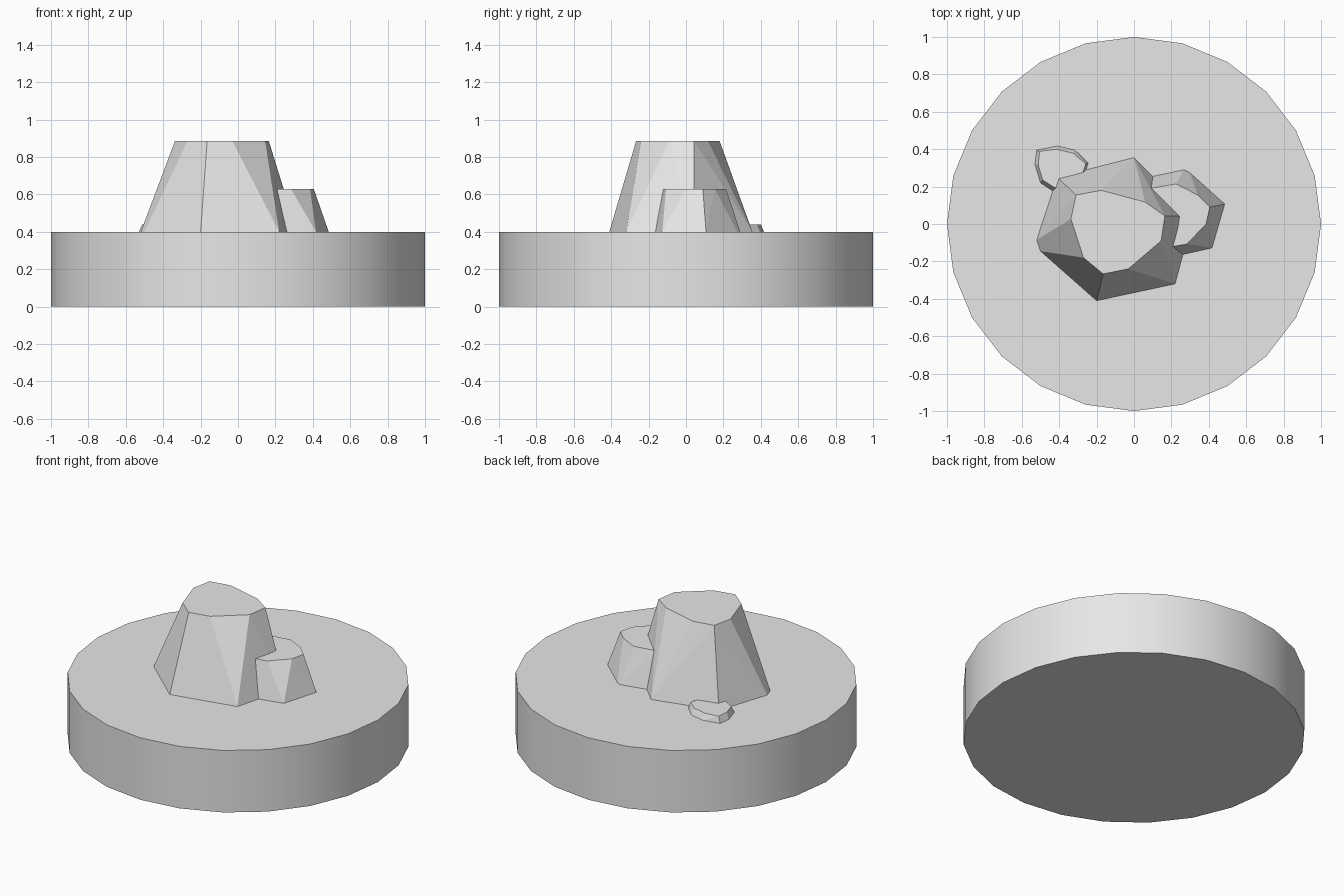
import bpy, bmesh, math

cube = bpy.data.objects.get("Cube")
if cube:
    bpy.data.objects.remove(cube)

GROUND = 0.4

stone = bpy.data.materials.new("light_grey_stone")
stone.use_nodes = True
grey = (0.8, 0.8, 0.8, 1)
stone.diffuse_color = grey
stone.node_tree.nodes["Principled BSDF"].inputs["Base Color"].default_value = grey


def rock(name, foot, crown, height):
    """Faceted rock: convex hull of a foot outline and a flat crown outline."""
    bm = bmesh.new()
    for x, y in foot:
        bm.verts.new((x, y, GROUND))
    for x, y in crown:
        bm.verts.new((x, y, height))
    bmesh.ops.convex_hull(bm, input=bm.verts[:])
    bmesh.ops.dissolve_limit(bm, angle_limit=math.radians(2),
                             verts=bm.verts[:], edges=bm.edges[:])
    bmesh.ops.recalc_face_normals(bm, faces=bm.faces[:])
    mesh = bpy.data.meshes.new(name)
    bm.to_mesh(mesh)
    bm.free()
    mesh.materials.append(stone)
    obj = bpy.data.objects.new(name, mesh)
    bpy.context.collection.objects.link(obj)
    return obj


# Round base with smooth sides
bpy.ops.mesh.primitive_cylinder_add(vertices=24, radius=1, depth=GROUND,
                                    location=(0, 0, GROUND / 2))
base = bpy.context.object
base.name = "round_base"
base.data.materials.append(stone)
bpy.ops.object.shade_smooth_by_angle(angle=math.radians(30))

# Tall rock
rock("large_rock",
     [(-.41, .25), (0, .355), (.315, .04), (.22, -.32), (-.2, -.41),
      (-.5, -.145), (-.52, -.085)],
     [(-.31, .155), (-.175, .18), (.06, .117), (.165, .043), (.145, -.09),
      (-.03, -.24), (-.165, -.267), (-.27, -.18), (-.337, .027)],
     0.885)

# Medium rock leaning into the tall one
rock("medium_rock",
     [(.08, .25), (.267, .29), (.3, .273), (.485, .107), (.417, -.128),
      (.23, -.17), (.1, -.1)],
     [(.08, .19), (.225, .214), (.34, .155), (.405, .09), (.385, 0),
      (.283, -.107), (.2, -.122), (.1, -.08)],
     0.63)

# Low stone behind
rock("small_rock",
     [(-.52, .395), (-.41, .417), (-.315, .395), (-.245, .326), (-.265, .26),
      (-.36, .17), (-.44, .18), (-.5, .22), (-.53, .32)],
     [(-.505, .388), (-.415, .4), (-.325, .378), (-.258, .322), (-.275, .27),
      (-.36, .19), (-.425, .195), (-.488, .235), (-.512, .315)],
     0.44)
